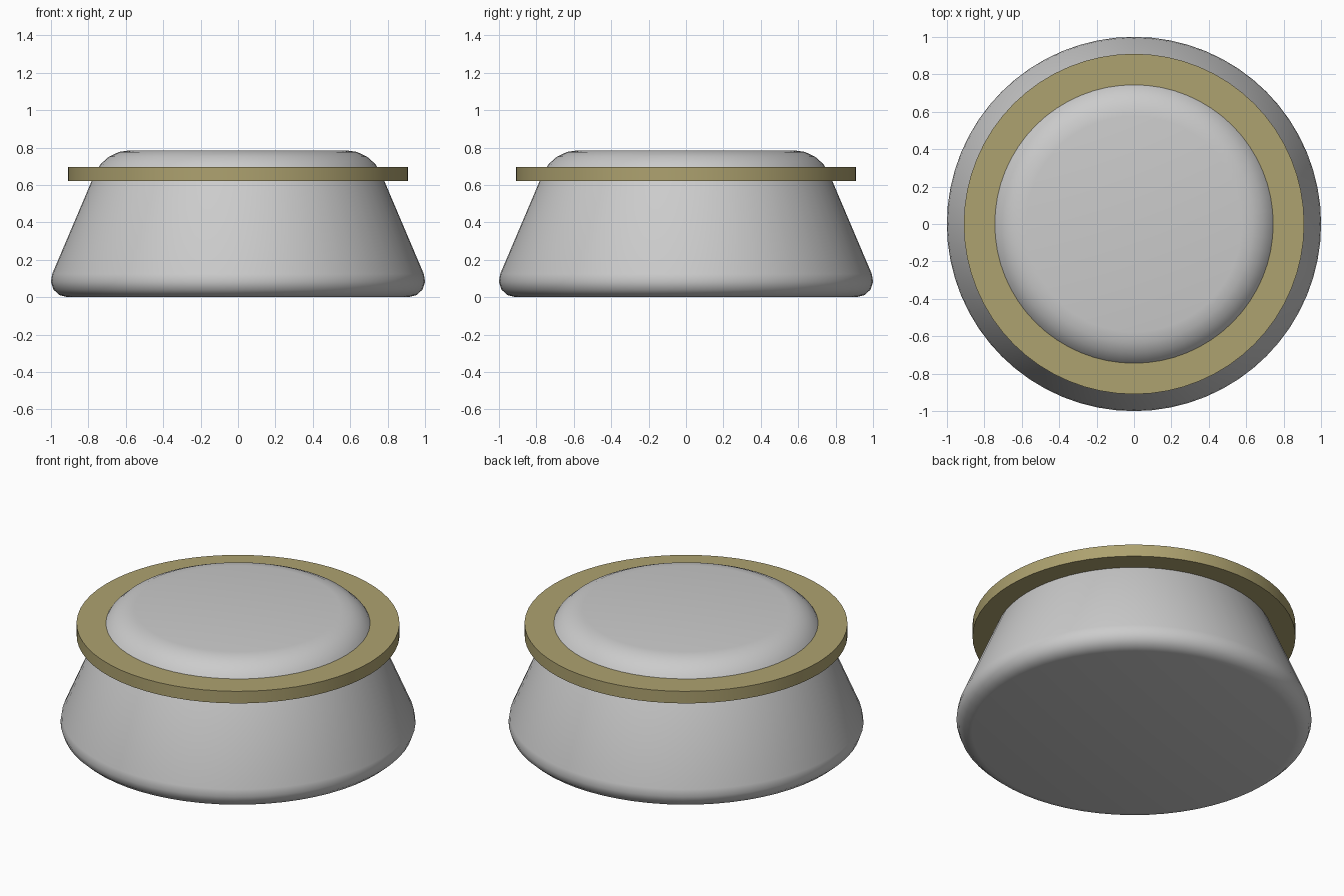
import bpy, bmesh, math

if "Cube" in bpy.data.objects:
    bpy.data.objects.remove(bpy.data.objects["Cube"])

SIDES = 64


def lathe(name, profile, closed=False):
    """Turn an (r, z) profile around z into a smooth-shaded object."""
    bm = bmesh.new()
    rings = []
    for r, z in profile:
        rings.append([bm.verts.new((r * math.cos(2 * math.pi * i / SIDES),
                                    r * math.sin(2 * math.pi * i / SIDES), z))
                      for i in range(SIDES)])
    pairs = list(zip(rings, rings[1:]))
    if closed:
        pairs.append((rings[-1], rings[0]))
    else:
        bm.faces.new(rings[0])
        bm.faces.new(rings[-1])
    for a, b in pairs:
        for i in range(SIDES):
            j = (i + 1) % SIDES
            bm.faces.new((a[i], a[j], b[j], b[i]))
    bmesh.ops.recalc_face_normals(bm, faces=bm.faces[:])
    mesh = bpy.data.meshes.new(name)
    bm.to_mesh(mesh)
    bm.free()
    obj = bpy.data.objects.new(name, mesh)
    bpy.context.collection.objects.link(obj)
    bpy.ops.object.select_all(action='DESELECT')
    obj.select_set(True)
    bpy.context.view_layer.objects.active = obj
    bpy.ops.object.shade_smooth_by_angle(angle=math.radians(40))
    return obj


def arc(cr, cz, radius, start, end, steps=4):
    """Points of a rounded edge, angles in degrees."""
    angles = [math.radians(start + (end - start) * k / steps) for k in range(steps + 1)]
    return [(cr + radius * math.cos(a), cz + radius * math.sin(a)) for a in angles]


# Tapered body with rounded bottom and top edges
body_profile = arc(0.912, 0.0888, 0.0888, -90, 23.3) + arc(0.577, 0.58, 0.205, 23.3, 90)
lathe("body", body_profile)

# Flat collar ring around the upper body
collar = lathe("collar_ring", [(0.72, 0.62), (0.91, 0.62), (0.91, 0.695), (0.72, 0.695)], closed=True)
mat = bpy.data.materials.new("collar_khaki")
mat.diffuse_color = (0.42, 0.36, 0.16, 1)
mat.use_nodes = True
mat.node_tree.nodes["Principled BSDF"].inputs["Base Color"].default_value = mat.diffuse_color
collar.data.materials.append(mat)
